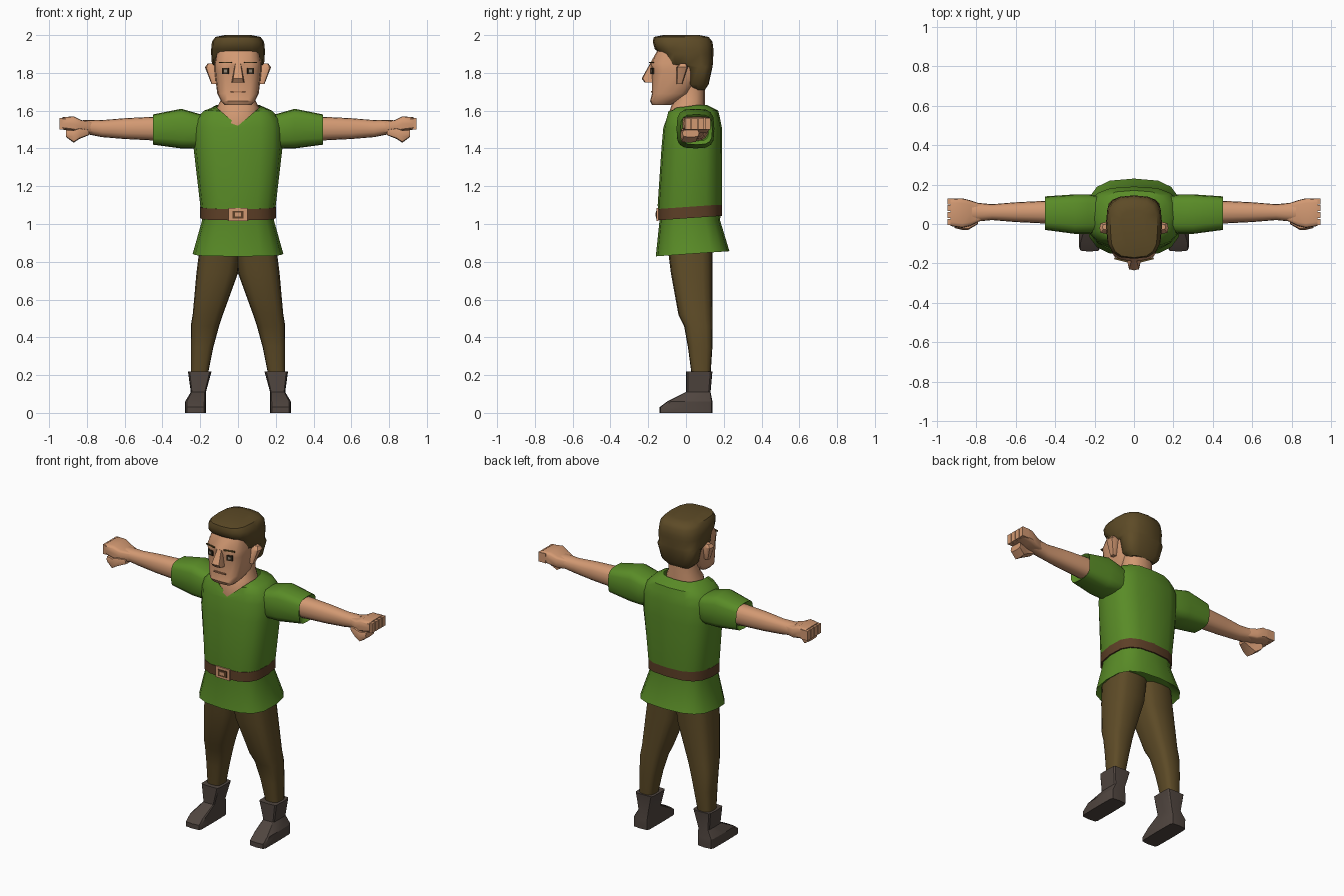
import bpy, bmesh, math
from mathutils import Matrix, Vector

if "Cube" in bpy.data.objects:
    bpy.data.objects.remove(bpy.data.objects["Cube"], do_unlink=True)


def material(name, red, green, blue):
    mat = bpy.data.materials.new(name)
    mat.use_nodes = True
    mat.diffuse_color = (red, green, blue, 1)
    shader = mat.node_tree.nodes["Principled BSDF"]
    shader.inputs["Base Color"].default_value = mat.diffuse_color
    shader.inputs["Roughness"].default_value = .9
    return mat


GREEN = material("tunic green", .1, .26, .02)
SKIN = material("skin", .65, .32, .17)
LIP = material("lip", .45, .2, .1)
BROWN = material("hair and trouser brown", .11, .07, .02)
LEATHER = material("belt leather", .11, .05, .02)
BOOT = material("boot leather", .08, .06, .05)
DARK = material("eye dark", .03, .02, .01)
PALE = material("eye pale", .3, .24, .18)


def finish(name, bm, mat, mirror=False, angle=40, reshape=None):
    """Turn a bmesh into a named, shaded and optionally mirrored object."""
    if reshape:
        for vert in bm.verts:
            reshape(vert.co)
    bmesh.ops.recalc_face_normals(bm, faces=bm.faces)
    mesh = bpy.data.meshes.new(name)
    bm.to_mesh(mesh)
    bm.free()
    mesh.materials.append(mat)
    obj = bpy.data.objects.new(name, mesh)
    bpy.context.collection.objects.link(obj)
    bpy.ops.object.select_all(action="DESELECT")
    obj.select_set(True)
    bpy.context.view_layer.objects.active = obj
    bpy.ops.object.shade_smooth_by_angle(angle=math.radians(angle))
    if mirror:
        modifier = obj.modifiers.new("Mirror", "MIRROR")
        modifier.use_mirror_merge = False
    return obj


def rounded(low, high, wave, square):
    """Place a sine or cosine value between two limits, flattened by square."""
    middle, half = (low + high) / 2, (high - low) / 2
    return middle + half * math.copysign(abs(wave) ** square, wave)


def loft(name, mat, rings, along="z", square=.7, sides=16, top=True, **options):
    """Skin rounded-box rings: (position, low a, high a, low b, high b).
    A ring of four values is (position, half width, low b, high b)."""
    bm = bmesh.new()
    loops = []
    for position, *limits in rings:
        if len(limits) < 4:
            limits.insert(0, -limits[0])
        low_a, high_a, low_b, high_b = limits
        loop = []
        for step in range(sides):
            angle = math.tau * step / sides
            a = rounded(low_a, high_a, math.cos(angle), square)
            b = rounded(low_b, high_b, math.sin(angle), square)
            point = (a, b, position) if along == "z" else (position, a, b)
            loop.append(bm.verts.new(point))
        loops.append(loop)
    for lower, upper in zip(loops, loops[1:]):
        for side in range(sides):
            after = (side + 1) % sides
            bm.faces.new((lower[side], lower[after], upper[after], upper[side]))
    bm.faces.new(loops[0])
    if top:
        bm.faces.new(loops[-1])
    return finish(name, bm, mat, **options)


def box(name, mat, center, size, turn=0, **options):
    bm = bmesh.new()
    place = (Matrix.Translation(center) @ Matrix.Rotation(turn, 4, "Z")
             @ Matrix.Diagonal(Vector(size)).to_4x4())
    bmesh.ops.create_cube(bm, size=1, matrix=place)
    return finish(name, bm, mat, **options)


# Tunic with flared skirt and V neckline
def tilt_back(co):
    co.z += .07 * co.y


def shape_tunic(co):
    if co.z < 1:
        tilt_back(co)
    if co.z > 1.5 and co.y < .03:
        co.z = min(co.z, 1.52 + .85 * abs(co.x))


loft("tunic", GREEN, [
    (.88, .19, -.13, .19), (.84, .24, -.16, .23), (1.02, .19, -.14, .18),
    (1.1, .2, -.15, .19), (1.4, .235, -.13, .19), (1.51, .235, -.12, .19),
    (1.56, .22, -.11, .18), (1.6, .18, -.1, .17), (1.63, .12, -.1, .11),
], top=False, reshape=shape_tunic)
loft("sleeve", GREEN, [
    (.16, -.04, .14, 1.42, 1.57), (.23, -.05, .15, 1.4, 1.59),
    (.3, -.05, .15, 1.4, 1.61), (.45, -.03, .14, 1.42, 1.58),
    (.43, 0, .12, 1.44, 1.56),
], along="x", square=.6, mirror=True)

# Belt and buckle
waist = (.2, -.15, .19)
loft("belt", LEATHER, [(1.03, *waist), (1.09, *waist)], reshape=tilt_back)
for name, mat, y, width, height in (
        ("buckle_frame", SKIN, -.15, .1, .07),
        ("buckle_opening", LEATHER, -.155, .06, .04),
        ("buckle_pin", SKIN, -.157, .03, .02)):
    box(name, mat, (0, y, 1.05), (width, .01, height))

# Legs and boots
loft("leg", BROWN, [
    (.9, -.02, .2, -.1, .14), (.74, 0, .22, -.08, .14),
    (.52, .08, .24, -.04, .14), (.46, .1, .25, -.01, .14),
    (.35, .13, .25, .01, .14), (.2, .16, .25, .03, .13),
], square=.65, mirror=True)
loft("boot", BOOT, [
    (0, .17, .28, -.14, .14), (.03, .17, .28, -.14, .14),
    (.06, .17, .28, -.1, .14), (.11, .17, .25, 0, .13),
    (.22, .14, .265, 0, .14),
], square=.25, sides=12, mirror=True, angle=30)

# Arms and fists
loft("forearm", SKIN, [
    (.4, 0, .12, 1.44, 1.57), (.6, .01, .11, 1.45, 1.56),
    (.72, .02, .1, 1.46, 1.55), (.82, .01, .11, 1.48, 1.55),
], along="x", square=.85, mirror=True)
loft("fist", SKIN, [
    (.77, .02, .1, 1.48, 1.54), (.83, -.01, .12, 1.48, 1.55),
    (.87, -.02, .13, 1.49, 1.57), (.93, -.01, .13, 1.5, 1.565),
], along="x", square=.4, mirror=True)
for place, finger in enumerate(("index", "middle", "ring", "little")):
    box(finger + "_finger", SKIN, (.92, .01 + .035 * place, 1.53),
        (.05, .03, .06), mirror=True)
loft("thumb", SKIN, [
    (.79, 0, .05, 1.47, 1.5), (.84, -.03, .05, 1.45, 1.51),
    (.87, -.03, .06, 1.43, 1.5), (.91, -.02, .07, 1.46, 1.5),
], along="x", square=.5, sides=8, mirror=True)

# Neck, head and features
loft("neck", SKIN, [
    (1.46, .11, -.09, .1), (1.52, .115, -.11, .1),
    (1.62, .11, -.08, .1), (1.66, .09, -.06, .1), (1.74, .09, -.06, .1),
], square=.85)
loft("head", SKIN, [
    (1.63, .07, -.18, -.08), (1.65, .09, -.19, -.05), (1.69, .11, -.18, .02),
    (1.81, .124, -.182, .1), (1.85, .125, -.19, .1), (1.94, .11, -.14, .1),
], square=.6)
loft("nose", SKIN, [
    (1.75, .034, -.22, -.16), (1.77, .03, -.235, -.16), (1.85, .016, -.19, -.16),
], square=.5, sides=8, angle=30)
loft("ear", SKIN, [
    (1.74, .11, .14, -.05, -.02), (1.83, .11, .175, -.05, .01),
    (1.85, .11, .16, -.03, 0),
], square=.6, sides=8, mirror=True)
box("mouth", LIP, (0, -.182, 1.7), (.08, .009, .008))
for name, mat, y, z, width, height in (
        ("eye", DARK, -.178, 1.81, .036, .034),
        ("eye_glint", PALE, -.18, 1.81, .017, .015),
        ("eyebrow", BROWN, -.182, 1.855, .07, .007)):
    box(name, mat, (.066, y, z), (width, .009, height), turn=.25, mirror=True)

# Hair: round back, side locks above the ears and an overhanging fringe
loft("hair", BROWN, [
    (1.71, .08, .03, .1), (1.74, .115, 0, .12), (1.83, .135, -.01, .14),
    (1.845, .138, -.12, .142), (1.9, .142, -.13, .145), (1.925, .142, -.165, .145),
    (1.965, .138, -.176, .14), (1.99, .12, -.17, .12), (2, .07, -.12, .07),
], square=.68)
